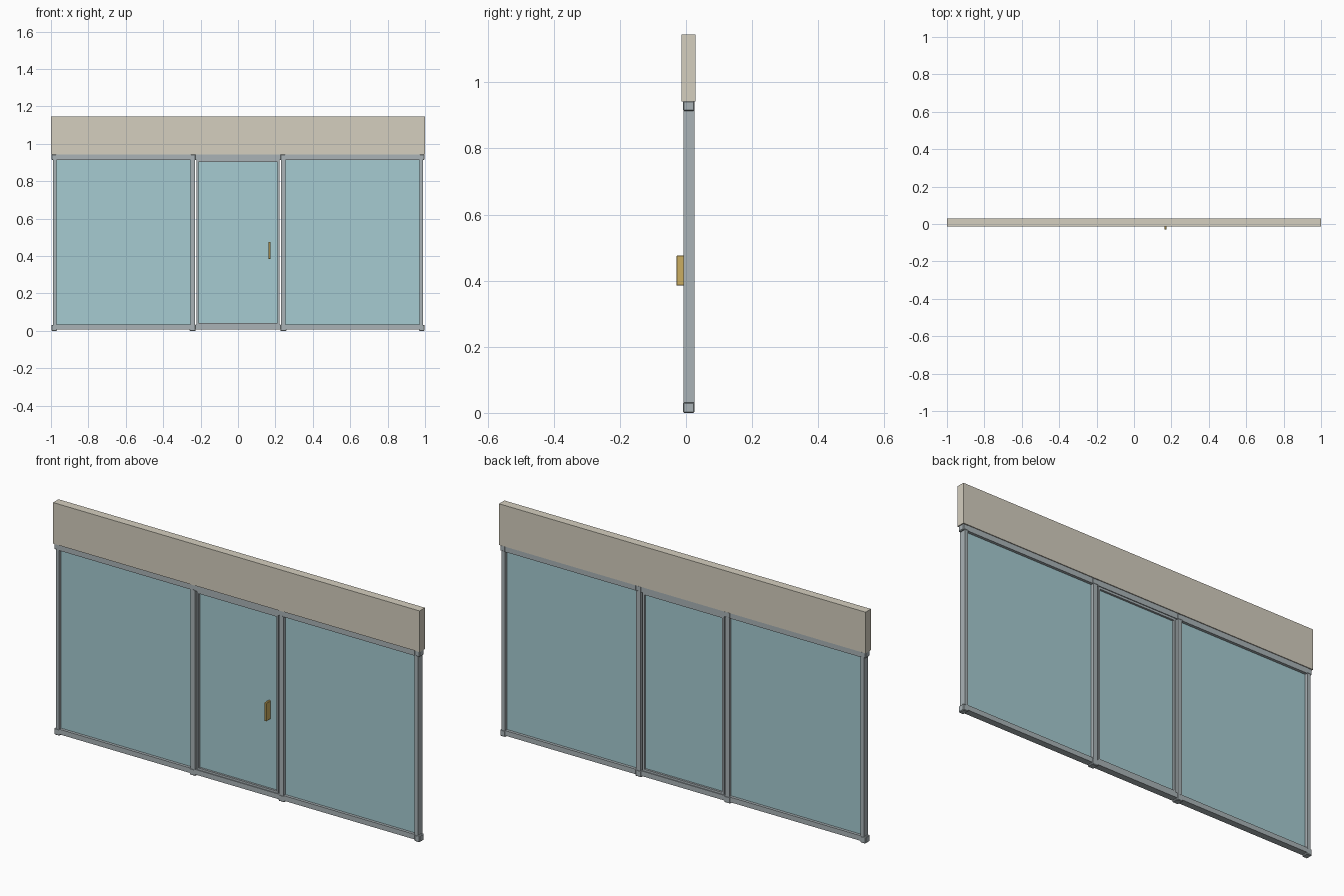
import bpy

if "Cube" in bpy.data.objects:
    bpy.data.objects.remove(bpy.data.objects["Cube"])


def material(name, rgb):
    m = bpy.data.materials.new(name)
    m.diffuse_color = (*rgb, 1)
    m.use_nodes = True
    m.node_tree.nodes["Principled BSDF"].inputs["Base Color"].default_value = m.diffuse_color
    return m


metal = material("frame_metal", (0.40, 0.45, 0.47))
glass = material("glass", (0.38, 0.60, 0.64))
stone = material("fascia_beige", (0.66, 0.62, 0.52))
brass = material("brass", (0.60, 0.42, 0.12))


def box(name, x, y, z, mat, bevel=0):
    """Box from (min, max) ranges on each axis."""
    ranges = (x, y, z)
    bpy.ops.mesh.primitive_cube_add(size=1, location=[(a + b) / 2 for a, b in ranges])
    ob = bpy.context.object
    ob.name = name
    ob.scale = [b - a for a, b in ranges]
    bpy.ops.object.transform_apply(location=False, rotation=False, scale=True)
    ob.data.materials.append(mat)
    if bevel:
        mod = ob.modifiers.new("edges", 'BEVEL')
        mod.width = bevel
        mod.segments = 1
    return ob


def span(s, a, b):
    """Mirror an x range to side s."""
    return (a, b) if s > 0 else (-b, -a)


CAP_Y = (-0.009, 0.026)      # depth of caps
POST_Y = (-0.008, 0.025)     # depth of posts and rails
PANE_Y = (0.006, 0.011)      # depth of glass

# Fascia board over the whole front
box("fascia", (-1, 1), (-0.013, 0.029), (0.942, 1.145), stone)

for s, side in ((-1, "left"), (1, "right")):
    # Posts with wider caps at foot and head
    for name, a, b in (("outer", 0.970, 0.988), ("inner", 0.230, 0.254)):
        box(f"{side}_{name}_post", span(s, a, b), POST_Y, (0.01, 0.935), metal)
    for name, a, b in (("outer", 0.968, 0.997), ("inner", 0.226, 0.259)):
        for end, z in (("foot", (0, 0.032)), ("head", (0.914, 0.943))):
            box(f"{side}_{name}_{end}", span(s, a, b), CAP_Y, z, metal, 0.003)
    # Window rails and pane
    rail = span(s, 0.252, 0.972)
    box(f"{side}_window_sill", rail, POST_Y, (0.008, 0.033), metal)
    box(f"{side}_window_header", rail, POST_Y, (0.914, 0.942), metal)
    box(f"{side}_window_pane", rail, PANE_Y, (0.03, 0.916), glass)
    # Door stile
    box(f"{side}_door_stile", span(s, 0.212, 0.222), (-0.004, 0.021), (0.033, 0.914), metal)

# Door surround rails, door rails and pane
box("door_threshold", (-0.228, 0.228), POST_Y, (0.008, 0.033), metal)
box("door_header", (-0.228, 0.228), POST_Y, (0.914, 0.942), metal)
box("door_bottom_rail", (-0.214, 0.214), (-0.004, 0.021), (0.033, 0.043), metal)
box("door_top_rail", (-0.214, 0.214), (-0.004, 0.021), (0.903, 0.914), metal)
box("door_pane", (-0.214, 0.214), PANE_Y, (0.040, 0.906), glass)

# Door handle
box("door_handle", (0.163, 0.175), (-0.029, 0.007), (0.385, 0.476), brass, 0.002)
